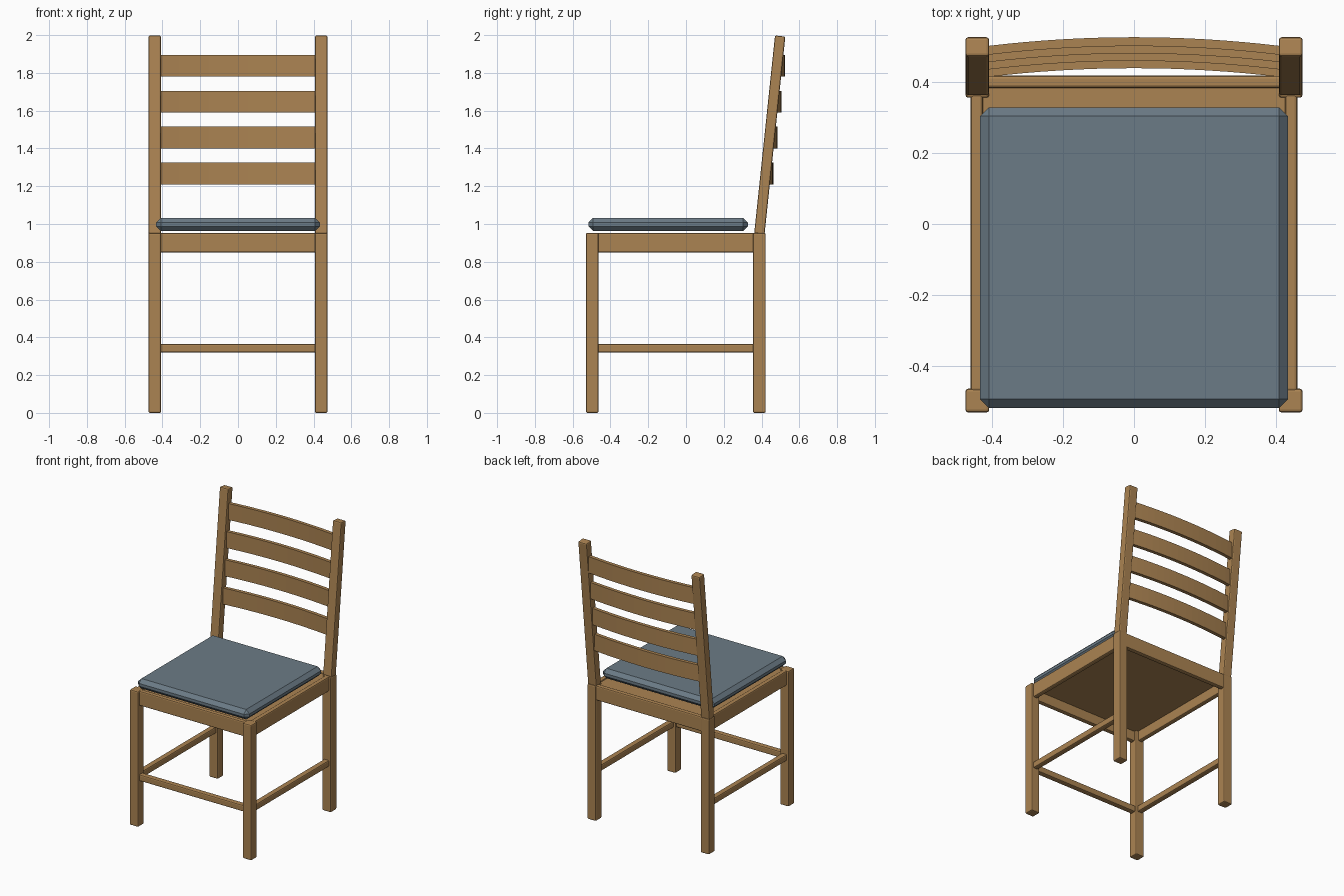
import bpy
import bmesh
import math

cube = bpy.data.objects.get("Cube")
if cube:
    bpy.data.objects.remove(cube, do_unlink=True)


def make_material(name, color):
    mat = bpy.data.materials.new(name)
    mat.use_nodes = True
    mat.diffuse_color = color
    mat.node_tree.nodes["Principled BSDF"].inputs["Base Color"].default_value = color
    return mat


wood = make_material("warm wood", (0.41, 0.23, 0.085, 1))
fabric = make_material("slate blue fabric", (0.148, 0.198, 0.238, 1))


def add_object(name, bm, mat):
    bmesh.ops.recalc_face_normals(bm, faces=bm.faces)
    mesh = bpy.data.meshes.new(name)
    bm.to_mesh(mesh)
    bm.free()
    mesh.materials.append(mat)
    obj = bpy.data.objects.new(name, mesh)
    bpy.context.collection.objects.link(obj)
    return obj


def box(name, xs, ys, zs, mat=wood, bevel=0.008, segments=2):
    """Chamfered block spanning the given x, y and z ranges."""
    bm = bmesh.new()
    bmesh.ops.create_cube(bm, size=1)
    ranges = (xs, ys, zs)
    bmesh.ops.scale(bm, vec=[b - a for a, b in ranges], verts=bm.verts)
    obj = add_object(name, bm, mat)
    obj.location = [(a + b) / 2 for a, b in ranges]
    if bevel:
        mod = obj.modifiers.new("Bevel", "BEVEL")
        mod.width = bevel
        mod.segments = segments
    return obj


def curved_slat(name, half_width, y_back, z, height, thickness, bow, steps=16):
    """Upright board bowed backwards in the middle."""
    bm = bmesh.new()
    rings = []
    for i in range(steps + 1):
        t = 2 * i / steps - 1
        back = y_back - bow * t * t
        front = back - thickness
        section = ((front, z), (back, z), (back, z + height), (front, z + height))
        rings.append([bm.verts.new((half_width * t, y, h)) for y, h in section])
    for a, b in zip(rings, rings[1:]):
        for k in range(4):
            n = (k + 1) % 4
            bm.faces.new((a[k], a[n], b[n], b[k]))
    bm.faces.new(rings[0])
    bm.faces.new(rings[-1])
    return add_object(name, bm, wood)


LEG_IN, LEG_OUT = 0.407, 0.474
SEAT_TOP, APRON_BOTTOM = 0.953, 0.85
STRETCHER = (0.32, 0.365)

# Legs, tilted back posts, side aprons and side stretchers
tilt = math.radians(6)
for side, s in (("left", 1), ("right", -1)):
    def span(a, b):
        return tuple(sorted((s * a, s * b)))

    leg_x = span(LEG_IN, LEG_OUT)
    box(f"front_leg_{side}", leg_x, (-0.53, -0.463), (0, SEAT_TOP))
    box(f"back_leg_{side}", leg_x, (0.355, 0.422), (0, SEAT_TOP))
    post = box(f"back_post_{side}", leg_x, (0.416, 0.471), (0.945, 1.998))
    post.rotation_euler.x = -tilt
    box(f"side_apron_{side}", span(0.425, 0.459), (-0.47, 0.365),
        (APRON_BOTTOM, SEAT_TOP))
    box(f"side_stretcher_{side}", span(0.42, 0.46), (-0.47, 0.365), STRETCHER)

# Front and back rails
box("front_apron", (-0.415, 0.415), (-0.515, -0.481), (APRON_BOTTOM, SEAT_TOP))
box("back_apron", (-0.415, 0.415), (0.383, 0.417), (APRON_BOTTOM, SEAT_TOP))
box("front_stretcher", (-0.415, 0.415), (-0.516, -0.476), STRETCHER)

# Seat panel between the aprons, and the cushion above it
box("seat_panel", (-0.43, 0.43), (-0.485, 0.388), (0.92, 0.945), bevel=0)
box("seat_cushion", (-0.433, 0.433), (-0.517, 0.328), (0.963, 1.033),
    mat=fabric, bevel=0.025, segments=1)

# Ladder back
for i in range(4):
    curved_slat(f"back_slat_{i + 1}", 0.415, 0.463 + 0.0207 * i,
                1.21 + 0.19 * i, 0.115, 0.025, 0.025)
